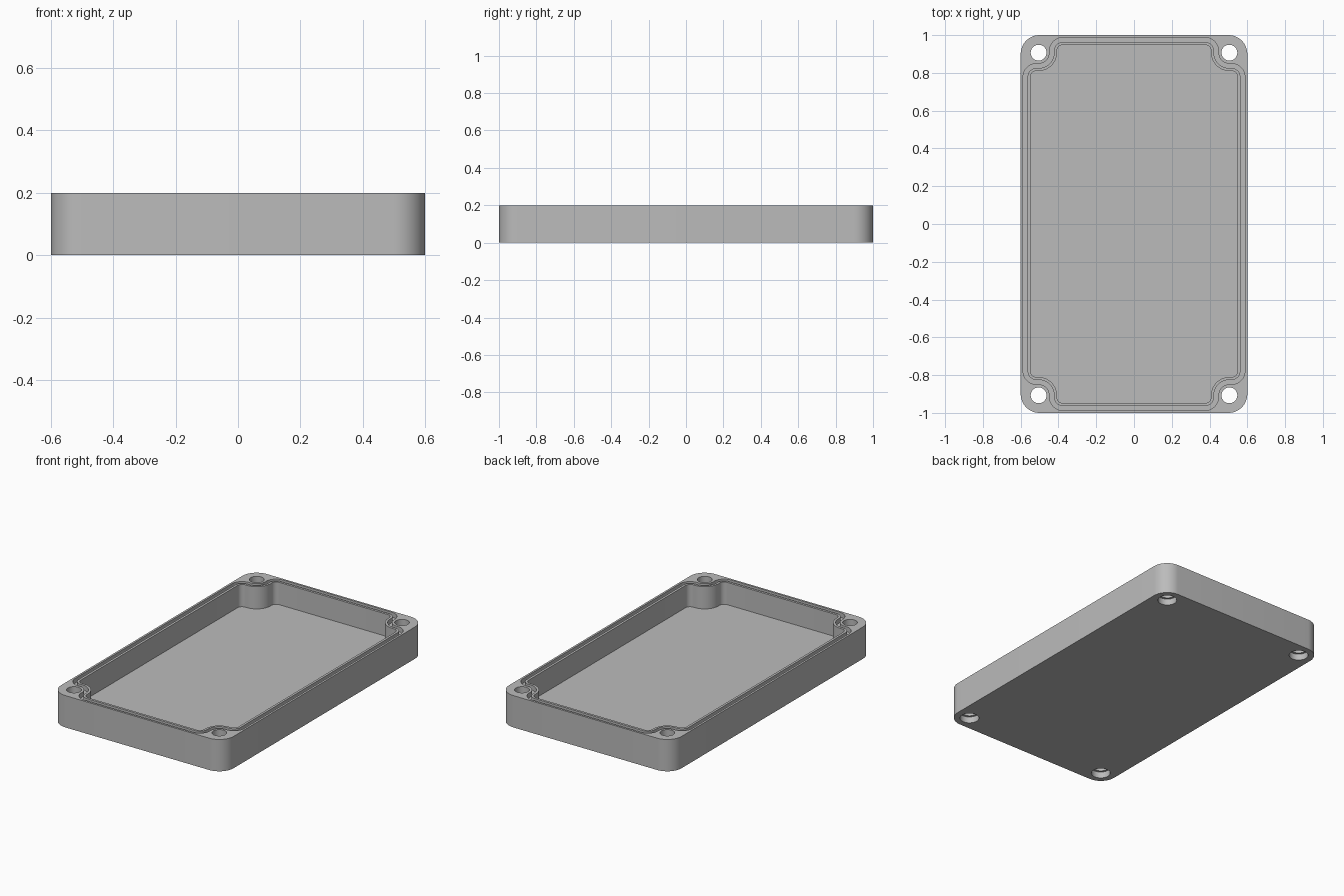
import bpy, bmesh
from math import cos, sin, pi, radians

cube = bpy.data.objects.get("Cube")
if cube:
    bpy.data.objects.remove(cube, do_unlink=True)

HEIGHT, FLOOR, GROOVE_Z = 0.2, 0.06, 0.17
HOLE_X, HOLE_Y = 0.505, 0.907
STEPS = 12

grey = bpy.data.materials.new("light_grey_plastic")
grey.use_nodes = True
colour = (0.5, 0.5, 0.5, 1)
grey.diffuse_color = colour
grey.node_tree.nodes["Principled BSDF"].inputs["Base Color"].default_value = colour


def arc(cx, cy, r, start, end, steps=STEPS):
    angles = [radians(start + (end - start) * i / steps) for i in range(steps + 1)]
    return [(cx + r * cos(a), cy + r * sin(a)) for a in angles]


def four_corners(quarter):
    """Mirror the +x +y corner path into a closed anticlockwise outline."""
    back = quarter[::-1]
    return (quarter + [(-x, y) for x, y in back]
            + [(-x, -y) for x, y in quarter] + [(x, -y) for x, y in back])


def inner_outline(inset):
    """Outline that steps round the screw bosses, inset towards the cavity."""
    convex, concave = 0.07 - inset, 0.058 + inset
    return four_corners(arc(0.517, 0.779, convex, 0, 90)
                        + arc(HOLE_X, HOLE_Y, concave, 270, 180)
                        + arc(0.377, 0.917, convex, 0, 90))


def prism(name, outline, z0, z1, hollow=None):
    """Extrude an outline, or the band between two matching outlines."""
    bm = bmesh.new()
    n = len(outline)

    def loop(points, z):
        return [bm.verts.new((x, y, z)) for x, y in points]

    def bridge(a, b):
        for i in range(n):
            j = (i + 1) % n
            bm.faces.new((a[i], a[j], b[j], b[i]))

    low, high = loop(outline, z0), loop(outline, z1)
    bridge(low, high)
    if hollow:
        low_in, high_in = loop(hollow, z0), loop(hollow, z1)
        bridge(high, high_in)
        bridge(high_in, low_in)
        bridge(low_in, low)
    else:
        bm.faces.new(low[::-1])
        bm.faces.new(high)
    bmesh.ops.recalc_face_normals(bm, faces=bm.faces[:])
    mesh = bpy.data.meshes.new(name)
    bm.to_mesh(mesh)
    bm.free()
    mesh.materials.append(grey)
    obj = bpy.data.objects.new(name, mesh)
    bpy.context.collection.objects.link(obj)
    return obj


# Solid rounded block
lid = prism("enclosure_lid", four_corners(arc(0.5, 0.9, 0.1, 0, 90)), 0, HEIGHT)

# Cavity and seal groove
cutters = [
    prism("cavity_cutter", inner_outline(0.039), FLOOR, 0.3),
    prism("groove_cutter", inner_outline(0), GROOVE_Z, 0.3, inner_outline(0.024)),
]

# Screw holes, widened below for the screw heads
for sx in (-1, 1):
    for sy in (-1, 1):
        for name, r, z0, z1 in (("screw_hole_cutter", 0.042, -0.1, 0.3),
                                ("screw_head_cutter", 0.056, -0.1, 0.04)):
            circle = arc(sx * HOLE_X, sy * HOLE_Y, r, 0, 360, 40)[:-1]
            cutters.append(prism(name, circle, z0, z1))

bpy.ops.object.select_all(action="DESELECT")
bpy.context.view_layer.objects.active = lid
lid.select_set(True)
for cutter in cutters:
    cutter.hide_render = True
    cut = lid.modifiers.new(cutter.name, "BOOLEAN")
    cut.operation, cut.solver, cut.object = "DIFFERENCE", "EXACT", cutter
    bpy.ops.object.modifier_apply(modifier=cut.name)
for cutter in cutters:
    bpy.data.objects.remove(cutter, do_unlink=True)

bpy.ops.object.shade_smooth_by_angle(angle=pi / 6)
